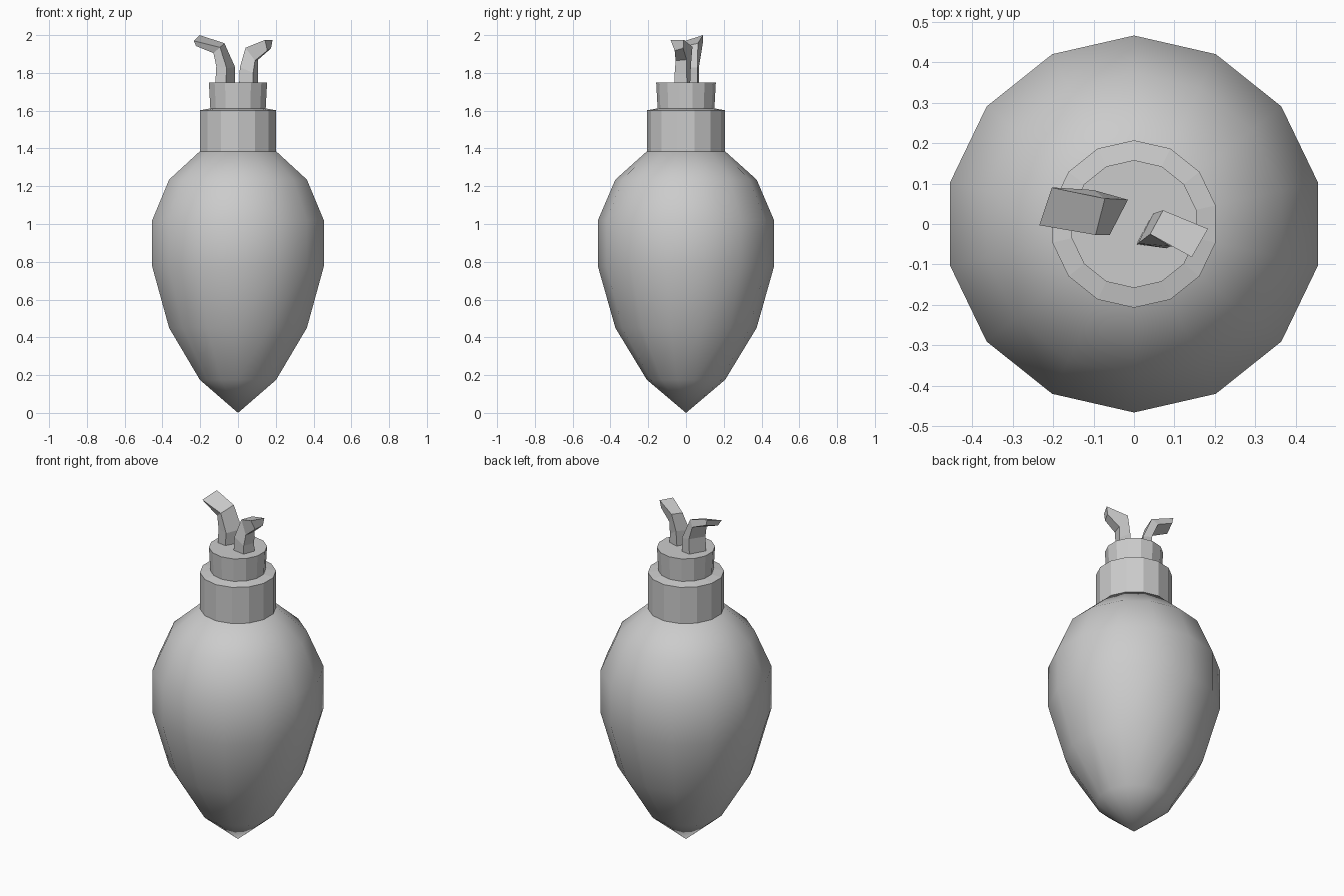
import bpy, math

if "Cube" in bpy.data.objects:
    bpy.data.objects.remove(bpy.data.objects["Cube"])

SIDES = 14

def make(name, verts, faces, smooth=False):
    me = bpy.data.meshes.new(name)
    me.from_pydata(verts, [], faces)
    for p in me.polygons:
        p.use_smooth = smooth
    ob = bpy.data.objects.new(name, me)
    bpy.context.collection.objects.link(ob)
    return ob

def bridge(count, n):
    # quads joining consecutive rings of n vertices
    return [(r*n + i, r*n + (i+1) % n, (r+1)*n + (i+1) % n, (r+1)*n + i)
            for r in range(count - 1) for i in range(n)]

def lathe(name, profile, tip=None, smooth=False):
    verts = []
    for r, z in profile:
        for i in range(SIDES):
            a = math.pi/2 + 2*math.pi*i/SIDES
            verts.append((r*math.cos(a), r*math.sin(a), z))
    faces = bridge(len(profile), SIDES)
    last = (len(profile) - 1)*SIDES
    faces.append(tuple(range(last, last + SIDES)))
    if tip is None:
        faces.append(tuple(reversed(range(SIDES))))
    else:
        verts.append((0, 0, tip))
        faces += [(len(verts) - 1, (i+1) % SIDES, i) for i in range(SIDES)]
    return make(name, verts, faces, smooth)

def wire(name, rings):
    # square-section wire; each ring is front-left, front-right, back-right, back-left
    verts = [v for ring in rings for v in ring]
    k = len(verts)
    faces = bridge(len(rings), 4) + [(3, 2, 1, 0), (k-4, k-3, k-2, k-1)]
    return make(name, verts, faces)

# Teardrop glass bulb
lathe("bulb", [(.207, .175), (.374, .45), (.466, .775), (.466, 1.02),
               (.374, 1.235), (.207, 1.385)], tip=0, smooth=True)

# Stepped socket: collar, then a slightly flared neck
lathe("collar", [(.207, 1.383), (.207, 1.602), (.15, 1.612)])
lathe("neck", [(.15, 1.605), (.158, 1.75)])

# Two bent wires
wire("left_wire", [
    [(-.12, -.02, 1.745), (-.065, -.027, 1.745), (-.015, .06, 1.745), (-.07, .068, 1.745)],
    [(-.115, -.02, 1.835), (-.06, -.027, 1.825), (-.015, .06, 1.83), (-.068, .07, 1.84)],
    [(-.13, -.01, 1.905), (-.095, -.027, 1.935), (-.072, .063, 1.957), (-.1, .084, 1.925)],
    [(-.222, .015, 1.942), (-.234, -.003, 1.97), (-.203, .09, 2.0), (-.195, .09, 1.965)]])
wire("right_wire", [
    [(.006, -.05, 1.745), (.08, -.06, 1.745), (.105, .005, 1.745), (.045, .022, 1.745)],
    [(.01, -.048, 1.83), (.08, -.06, 1.80), (.105, .003, 1.80), (.048, .026, 1.84)],
    [(.04, -.025, 1.933), (.09, -.055, 1.865), (.107, .003, 1.87), (.072, .034, 1.938)],
    [(.143, -.082, 1.975), (.155, -.06, 1.918), (.175, -.015, 1.93), (.183, -.012, 1.975)]])
